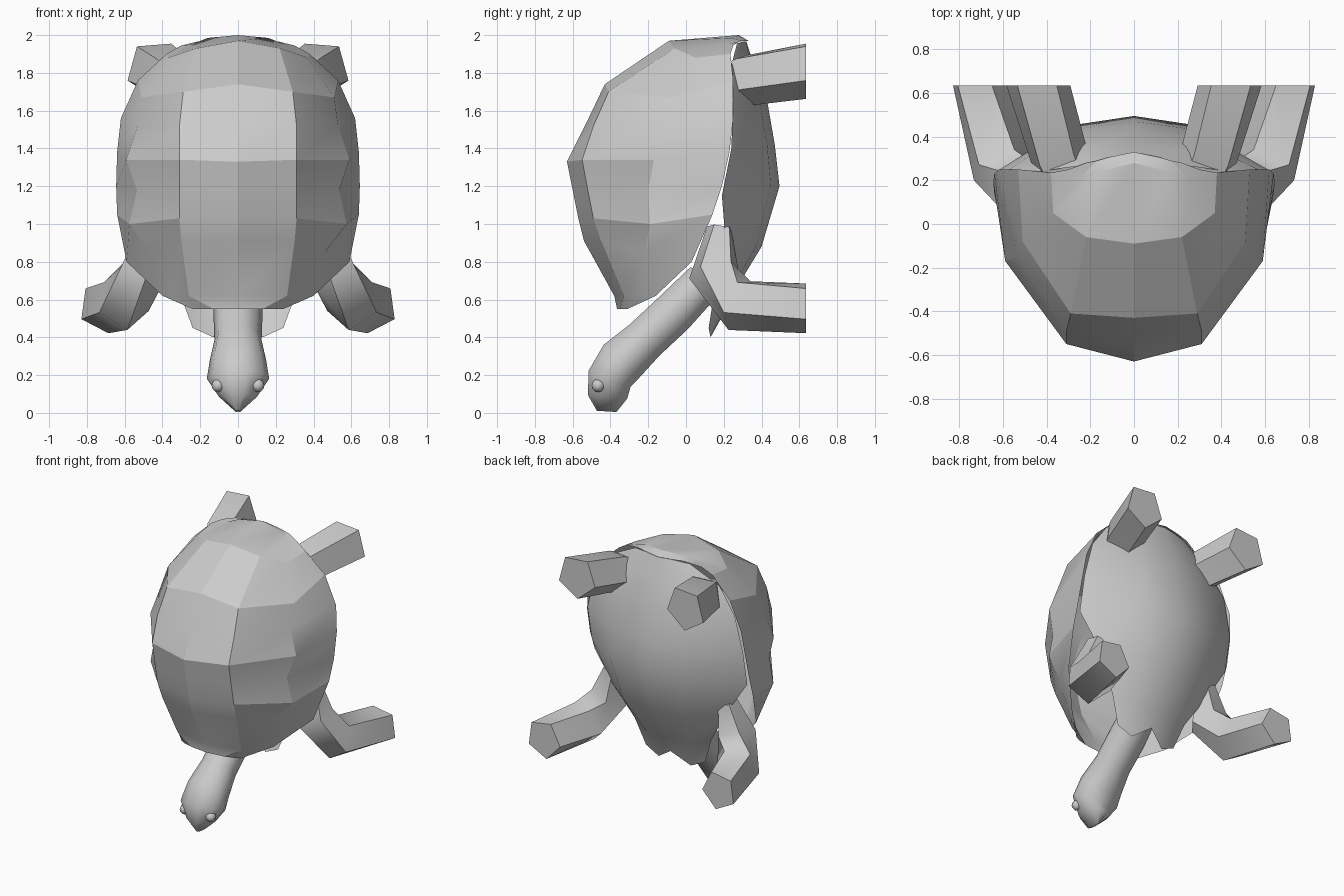
import bpy, bmesh, math
from mathutils import Vector

if "Cube" in bpy.data.objects:
    bpy.data.objects.remove(bpy.data.objects["Cube"])


def finish(name, bm, angle):
    bmesh.ops.remove_doubles(bm, verts=bm.verts, dist=0.0005)
    bmesh.ops.recalc_face_normals(bm, faces=bm.faces)
    me = bpy.data.meshes.new(name)
    bm.to_mesh(me)
    bm.free()
    ob = bpy.data.objects.new(name, me)
    bpy.context.collection.objects.link(ob)
    bpy.ops.object.select_all(action='DESELECT')
    ob.select_set(True)
    bpy.context.view_layer.objects.active = ob
    bpy.ops.object.shade_smooth_by_angle(angle=math.radians(angle))
    return ob


def sheet(name, rows, angle):
    """Symmetric sheet: each row holds the centre (y, z), then (x, y, z) points outward."""
    bm = bmesh.new()
    grid = []
    for (cy, cz), *half in rows:
        pts = [(-x, y, z) for x, y, z in reversed(half)] + [(0, cy, cz)] + half
        grid.append([bm.verts.new(p) for p in pts])
    for a, b in zip(grid, grid[1:]):
        for i in range(len(a) - 1):
            bm.faces.new((a[i], a[i + 1], b[i + 1], b[i]))
    return finish(name, bm, angle)


def tube(name, path, sides, phase=0, side=1, flat_y=None, angle=50):
    """Tube along path of (x, y, z, half_width, half_depth), capped at both ends."""
    bm = bmesh.new()
    pts = [Vector(p[:3]) for p in path]
    rings = []
    for i, p in enumerate(path):
        d = (pts[min(i + 1, len(pts) - 1)] - pts[max(i - 1, 0)]).normalized()
        u = Vector((1, 0, 0))
        u = (u - d * u.dot(d)).normalized()
        v = u.cross(d)
        ring = []
        for k in range(sides):
            a = math.radians(phase) + math.tau * k / sides
            q = pts[i] + u * p[3] * math.cos(a) + v * p[4] * math.sin(a)
            if flat_y is not None and i == len(path) - 1:
                q.y = flat_y
            ring.append(bm.verts.new((q.x * side, q.y, q.z)))
        rings.append(ring)
    for a, b in zip(rings, rings[1:]):
        for k in range(sides):
            j = (k + 1) % sides
            bm.faces.new((a[k], a[j], b[j], b[k]))
    bm.faces.new(rings[0])
    bm.faces.new(rings[-1])
    return finish(name, bm, angle)


# Domed shell: centre line, panel edge, side scutes (in and out), rim
shell = [
    [(-.365, .55), (.13, -.35, .55), (.20, -.33, .55), (.24, -.31, .55)],
    [(-.38, .62), (.26, -.33, .62), (.34, -.24, .62), (.40, -.16, .62)],
    [(-.54, .91), (.30, -.45, .91), (.46, -.22, .85), (.59, .03, .80)],
    [(-.57, 1.03), (.31, -.49, 1.03), (.575, -.19, 1.0), (.64, .14, 1.05)],
    [(-.60, 1.18), (.31, -.52, 1.18), (.535, -.20, 1.18), (.645, .19, 1.20)],
    [(-.63, 1.33), (.31, -.55, 1.34), (.59, -.17, 1.34), (.64, .23, 1.38)],
    [(-.53, 1.53), (.31, -.49, 1.52), (.53, -.15, 1.52), (.62, .25, 1.56)],
    [(-.43, 1.74), (.29, -.41, 1.70), (.51, -.08, 1.67), (.53, .25, 1.76)],
    [(-.09, 1.97), (.22, -.06, 1.93), (.37, .05, 1.88), (.38, .235, 1.90)],
    [(.28, 2.0), (.16, .24, 1.985), (.25, .21, 1.95), (.30, .25, 1.945)],
    [(.33, 1.97), (.12, .305, 1.97), (.17, .29, 1.97), (.22, .28, 1.965)],
]
sheet("shell", shell, 20)

# Belly plate, ending in two short points beside the neck
belly = [
    [(.32, 1.965), (.10, .30, 1.965), (.22, .27, 1.955)],
    [(.36, 1.84), (.22, .34, 1.84), (.44, .24, 1.84)],
    [(.43, 1.65), (.28, .39, 1.65), (.57, .25, 1.66)],
    [(.47, 1.42), (.30, .43, 1.42), (.63, .24, 1.40)],
    [(.495, 1.20), (.30, .45, 1.20), (.63, .19, 1.15)],
    [(.40, .88), (.25, .37, .88), (.47, .21, .90)],
    [(.23, .60), (.17, .21, .60), (.31, .15, .64)],
    [(.18, .49), (.13, .13, .40), (.24, .12, .45)],
]
sheet("belly", belly, 45)

# Neck and head in one tube, tapering to the snout
head = [
    (0, .10, .70, .12, .11),
    (0, -.07, .525, .13, .12),
    (0, -.22, .385, .125, .12),
    (0, -.34, .275, .15, .135),
    (0, -.405, .18, .165, .125),
    (0, -.415, .085, .10, .11),
    (0, -.42, .008, .015, .055),
]
tube("neck_and_head", head, 10)

# Limbs and eyes on both sides
hind = [(.26, .12, 1.70, .12, .12), (.35, .32, 1.77, .14, .145),
        (.44, .635, 1.82, .16, .16)]
fore = [(.46, .18, .98, .07, .07), (.51, .15, .75, .13, .14),
        (.61, .27, .58, .15, .15), (.71, .635, .56, .14, .14)]
for side, label in ((1, "right"), (-1, "left")):
    tube(label + "_hind_leg", hind, 5, -20, side, .635)
    tube(label + "_front_leg", fore, 5, -28, side, .635)
    bm = bmesh.new()
    bmesh.ops.create_uvsphere(bm, u_segments=8, v_segments=6, radius=.035)
    bmesh.ops.translate(bm, verts=bm.verts, vec=(side * .105, -.465, .145))
    finish(label + "_eye", bm, 60)
